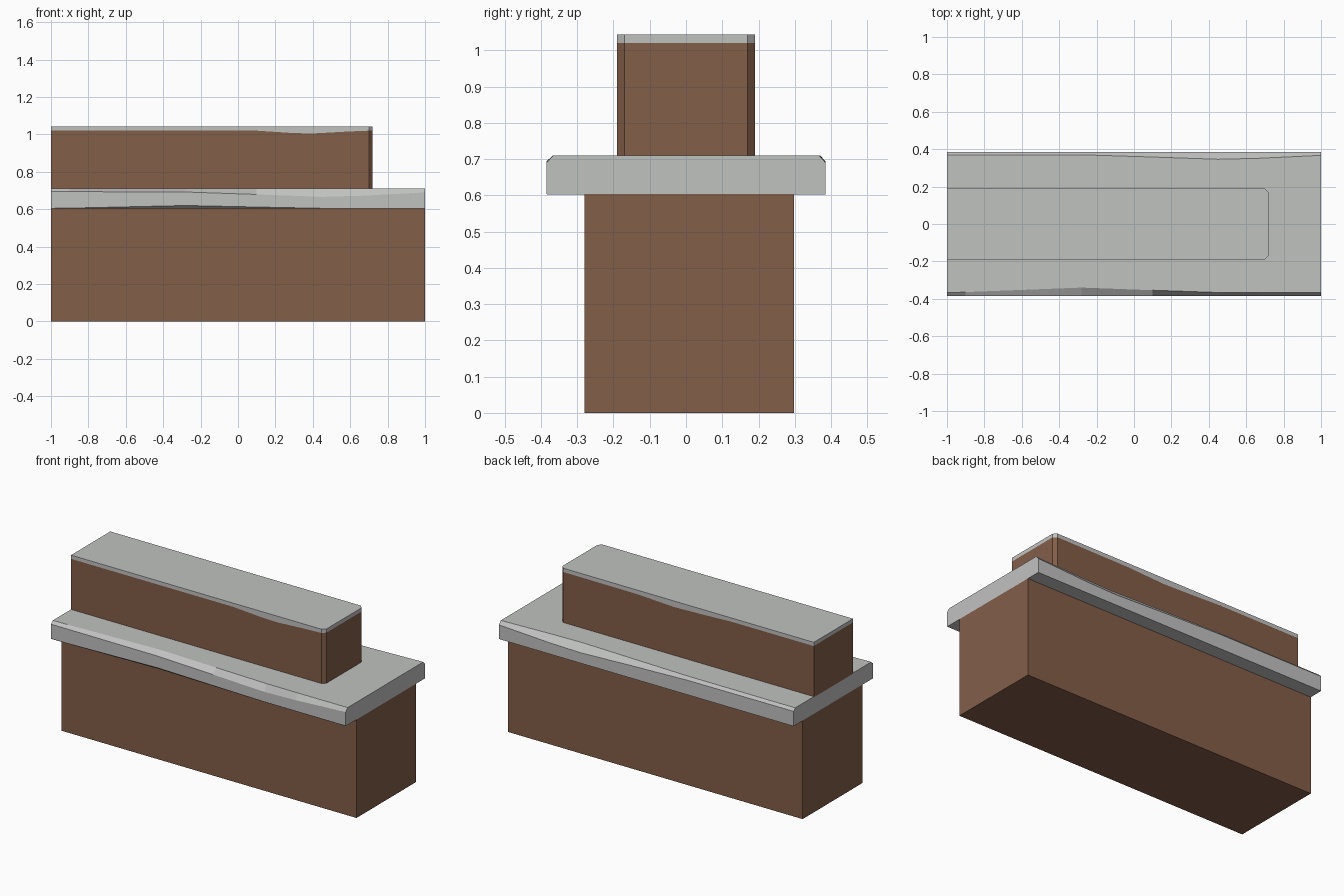
import bpy, bmesh

if "Cube" in bpy.data.objects:
    bpy.data.objects.remove(bpy.data.objects["Cube"])


def material(name, rgb):
    m = bpy.data.materials.new(name)
    m.diffuse_color = (*rgb, 1)
    m.use_nodes = True
    m.node_tree.nodes["Principled BSDF"].inputs["Base Color"].default_value = m.diffuse_color
    return m


GRASS = material("grey stone", (0.53, 0.54, 0.53))
EARTH = material("brown earth", (0.225, 0.112, 0.066))


def finish(name, bm, mats):
    bmesh.ops.recalc_face_normals(bm, faces=bm.faces)
    mesh = bpy.data.meshes.new(name)
    bm.to_mesh(mesh)
    bm.free()
    for m in mats:
        mesh.materials.append(m)
    ob = bpy.data.objects.new(name, mesh)
    bpy.context.collection.objects.link(ob)
    return ob


def loft(name, rings, mats, ring_mats=None):
    """Bridge equal-length rings and cap both ends."""
    bm = bmesh.new()
    loops = [[bm.verts.new(p) for p in r] for r in rings]
    n = len(loops[0])
    for k, (a, b) in enumerate(zip(loops, loops[1:])):
        for i in range(n):
            j = (i + 1) % n
            f = bm.faces.new((a[i], a[j], b[j], b[i]))
            f.material_index = ring_mats[k] if ring_mats else 0
    bm.faces.new(loops[0])
    end = bm.faces.new(loops[-1])
    end.material_index = ring_mats[-1] if ring_mats else 0
    return finish(name, bm, mats)


# lower wall block
plan = [(-1, -0.28), (1, -0.28), (1, 0.298), (-1, 0.298)]
loft("lower_block", [[(x, y, z) for x, y in plan] for z in (0, 0.604)], [EARTH])

# overhanging slab with wavy worn edges, lofted along x
# x, front bottom z, front top z, front inset y, back top z, back inset y
stations = [
    (-1.00, 0.605, 0.694, 0.367, 0.694, 0.370),
    (-0.90, 0.606, 0.694, 0.364, 0.694, 0.370),
    (-0.28, 0.620, 0.692, 0.340, 0.692, 0.370),
    (0.10, 0.612, 0.679, 0.354, 0.680, 0.358),
    (0.45, 0.605, 0.666, 0.366, 0.667, 0.346),
    (0.66, 0.605, 0.672, 0.367, 0.672, 0.351),
    (1.00, 0.605, 0.690, 0.366, 0.690, 0.367),
]
rings = []
for x, zb, zf, yf, zk, yk in stations:
    undercut = 0.383 - (zb - 0.605) * 1.3
    rings.append([(x, -undercut, 0.603), (x, -0.385, zb), (x, -0.385, zf),
                  (x, -yf, 0.71), (x, yk, 0.71), (x, 0.385, zk), (x, 0.385, 0.603)])
loft("ledge_slab", rings, [GRASS])

# upper block: brown sides with a wavy grey capping, clipped right corners
front = [(-1, 1.02), (0.10, 1.02), (0.30, 1.007), (0.40, 1.005), (0.60, 1.016), (0.70, 1.02)]
back = [(0.70, 1.02), (0.20, 1.018), (-0.05, 1.006), (-0.25, 1.012), (-0.45, 1.02), (-1, 1.02)]
outline = [(x, -0.19, z) for x, z in front]
outline += [(0.72, -0.17, 1.02), (0.72, 0.17, 1.02)]
outline += [(x, 0.19, z) for x, z in back]
loft("upper_block",
     [[(x, y, 0.705) for x, y, z in outline],
      outline,
      [(x, y, 1.043) for x, y, z in outline]],
     [EARTH, GRASS], [0, 1])
